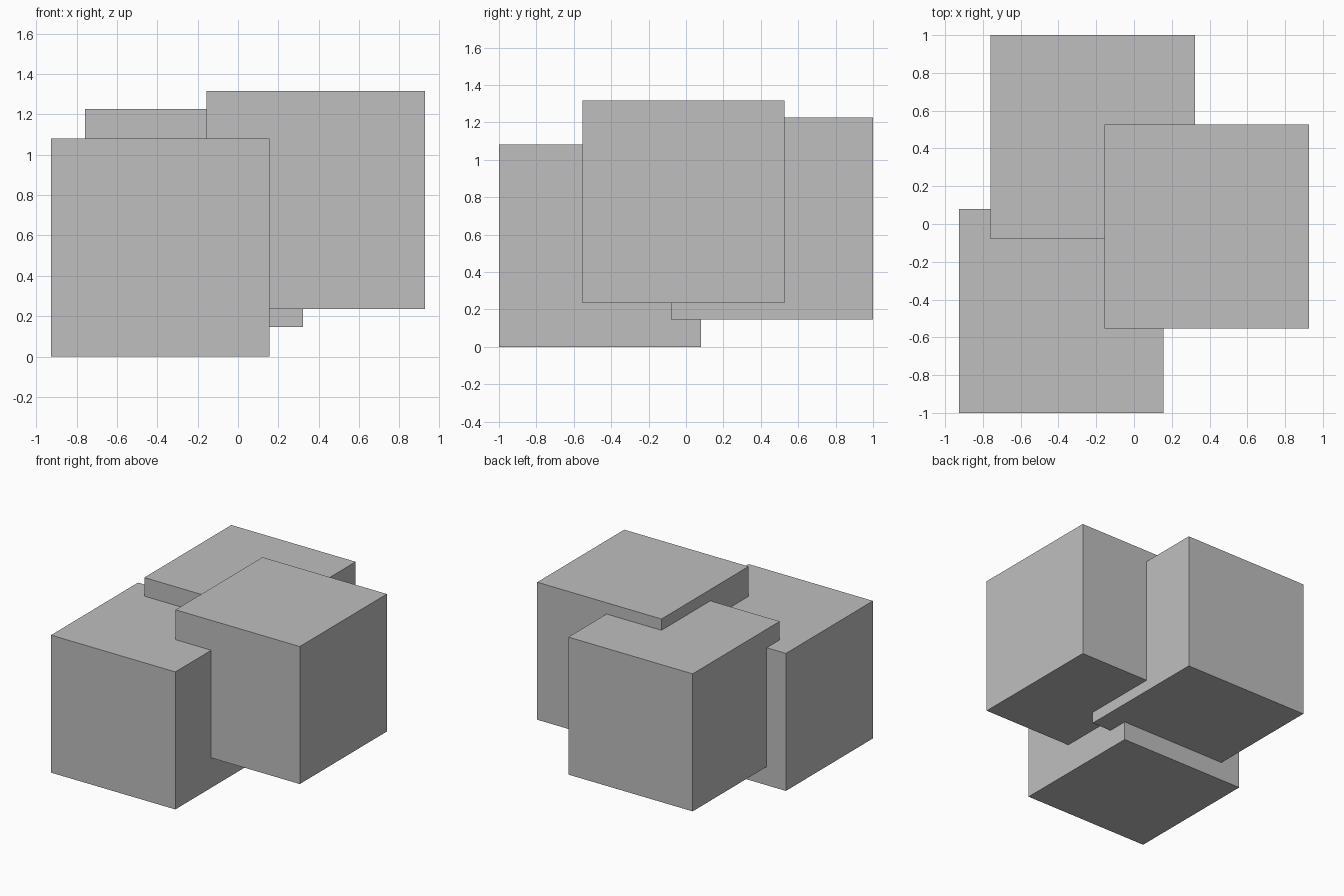
import bpy

default = bpy.data.objects.get("Cube")
if default:
    bpy.data.objects.remove(default, do_unlink=True)

# Single light grey material
GREY = (0.52, 0.52, 0.52, 1.0)
grey = bpy.data.materials.new("light_grey")
grey.diffuse_color = GREY
grey.use_nodes = True
for node in grey.node_tree.nodes:
    if node.type == 'BSDF_PRINCIPLED':
        node.inputs["Base Color"].default_value = GREY

SIDE = 1.081


def add_block(name, centre_x, centre_y, bottom):
    """Equal-sized cube resting at the given bottom height."""
    bpy.ops.mesh.primitive_cube_add(
        size=SIDE, location=(centre_x, centre_y, bottom + SIDE / 2))
    block = bpy.context.object
    block.name = name
    block.data.name = name
    block.data.materials.append(grey)
    return block


# Three interlocking cubes, stepping up from front to side
add_block("front_block", -0.385, -0.46, 0.0)
add_block("back_block", -0.218, 0.46, 0.146)
add_block("side_block", 0.385, -0.014, 0.235)
